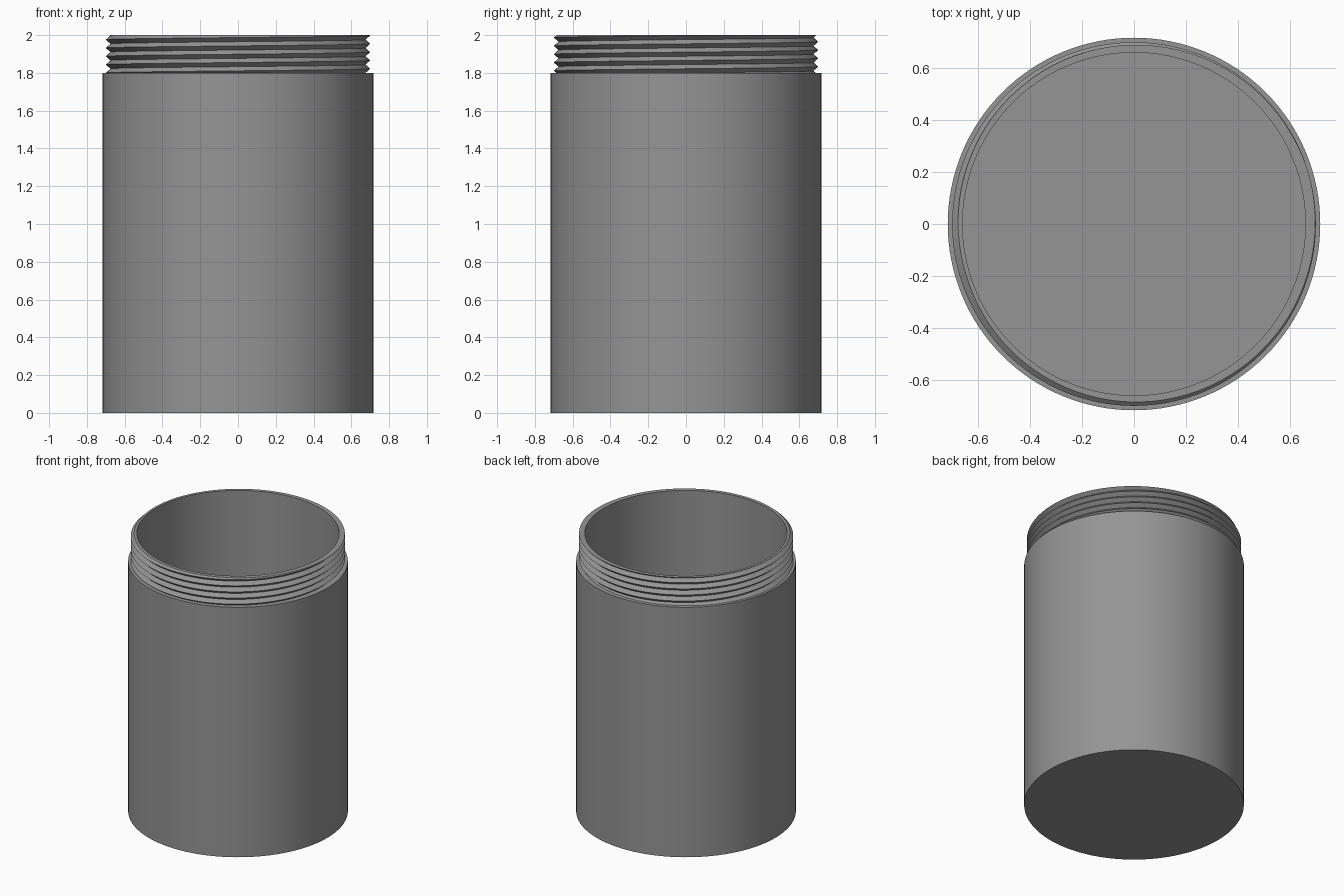
import bpy, bmesh, math

if "Cube" in bpy.data.objects:
    bpy.data.objects.remove(bpy.data.objects["Cube"])

SEG = 128
R_BODY, R_IN, R_ROOT, R_CREST = 0.717, 0.66, 0.675, 0.70
Z_FLOOR, Z_SHOULDER, Z_TOP, PITCH = 0.06, 1.8, 2.0, 0.044

grey = bpy.data.materials.new("mid grey")
grey.diffuse_color = (0.30, 0.30, 0.30, 1)
grey.use_nodes = True
grey.node_tree.nodes["Principled BSDF"].inputs["Base Color"].default_value = grey.diffuse_color


def finish(bm, name):
    bmesh.ops.remove_doubles(bm, verts=bm.verts, dist=1e-5)
    bmesh.ops.recalc_face_normals(bm, faces=bm.faces)
    mesh = bpy.data.meshes.new(name)
    bm.to_mesh(mesh)
    bm.free()
    mesh.materials.append(grey)
    ob = bpy.data.objects.new(name, mesh)
    bpy.context.collection.objects.link(ob)
    bpy.ops.object.select_all(action='DESELECT')
    ob.select_set(True)
    bpy.context.view_layer.objects.active = ob
    bpy.ops.object.shade_smooth_by_angle(angle=math.radians(30))


def thread_point(z, turn):
    """Radius and height on a triangular thread, cut off flat at both ends."""
    z = min(max(z, Z_SHOULDER), Z_TOP)
    phase = ((z - Z_SHOULDER) / PITCH - turn) % 1.0
    return R_ROOT + (R_CREST - R_ROOT) * (1 - abs(2 * phase - 1)), z


def column(turn):
    """Closed cross-section of the whole jar at one angle."""
    pts = [(0, 0), (R_BODY, 0), (R_BODY, Z_SHOULDER)]
    # threaded neck: alternate root and crest heights climbing with the angle
    pts += [thread_point(Z_SHOULDER + PITCH * (k / 2 + turn), turn) for k in range(-2, 12)]
    # rim, inner wall and floor
    pts += [(R_IN, Z_TOP), (R_IN, Z_FLOOR), (0, Z_FLOOR)]
    return pts


# hollow jar with screw neck
bm = bmesh.new()
cols = []
for i in range(SEG + 1):
    a = 2 * math.pi * i / SEG
    cols.append([bm.verts.new((r * math.cos(a), r * math.sin(a), z))
                 for r, z in column(i / SEG)])
for c, d in zip(cols, cols[1:]):
    for j in range(len(c) - 1):
        bm.faces.new((c[j], d[j], d[j + 1], c[j + 1]))
finish(bm, "threaded_jar")
